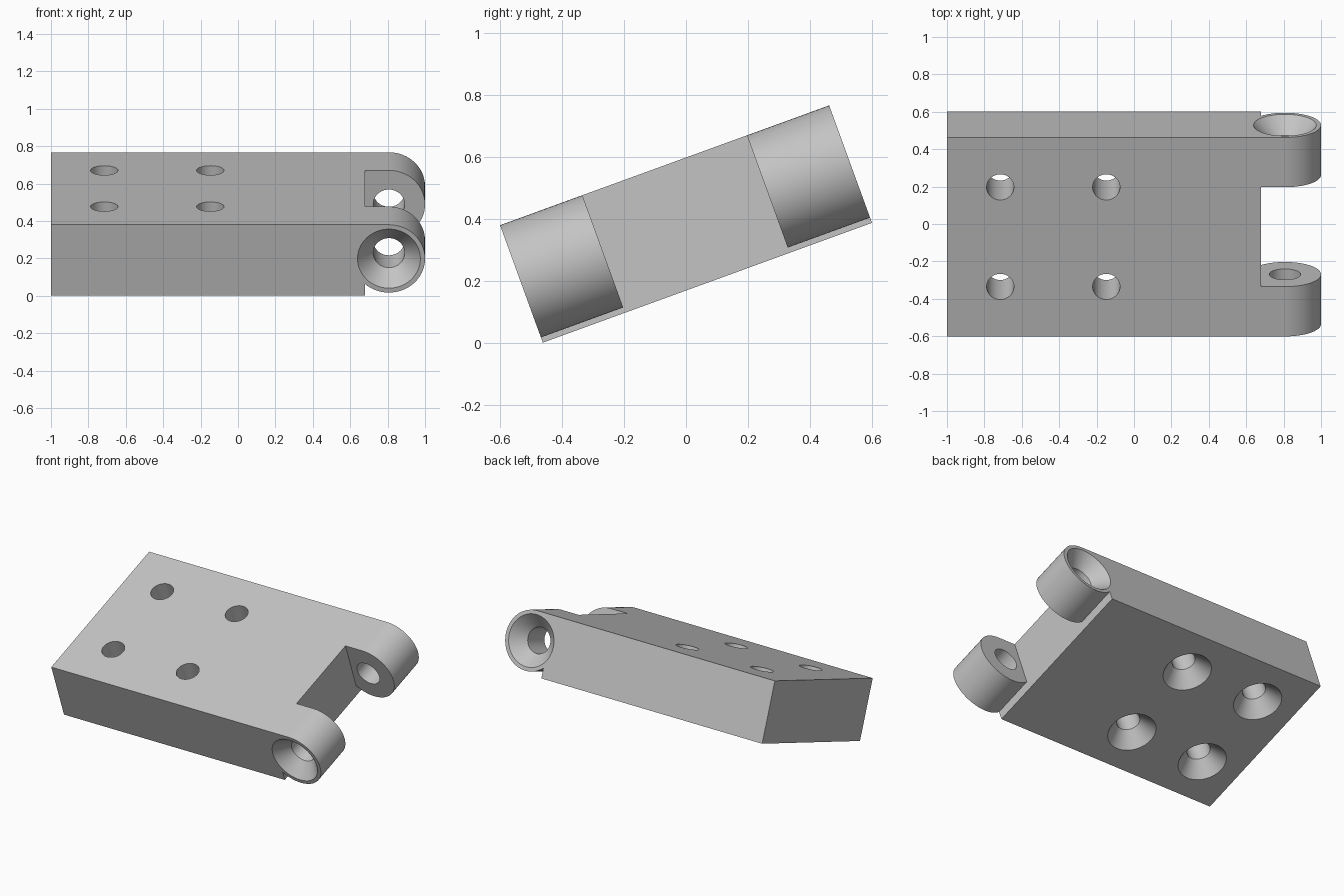
import bpy, bmesh, math
from mathutils import Matrix, Vector

if "Cube" in bpy.data.objects:
    bpy.data.objects.remove(bpy.data.objects["Cube"], do_unlink=True)

WIDTH, THICK = 1.132, 0.404      # leaf size across the pin and through the plate
EDGE = 0.68                      # where the plate ends and the knuckles begin
BARREL = 0.193                   # knuckle radius
PIN_X, PIN_Z = 1 - BARREL, THICK / 2 - BARREL
TILT = math.radians(20)

steel = bpy.data.materials.new("steel grey")
steel.use_nodes = True
grey = (0.55, 0.55, 0.55, 1)
steel.diffuse_color = grey
steel.node_tree.nodes["Principled BSDF"].inputs["Base Color"].default_value = grey


def make_object(name, bm):
    bmesh.ops.recalc_face_normals(bm, faces=bm.faces)
    mesh = bpy.data.meshes.new(name)
    bm.to_mesh(mesh)
    bm.free()
    mesh.materials.append(steel)
    obj = bpy.data.objects.new(name, mesh)
    bpy.context.collection.objects.link(obj)
    return obj


def subtract(target, cutter):
    mod = target.modifiers.new("cut", 'BOOLEAN')
    mod.operation, mod.solver, mod.object = 'DIFFERENCE', 'EXACT', cutter
    bpy.context.view_layer.objects.active = target
    bpy.ops.object.modifier_apply(modifier=mod.name)
    bpy.data.objects.remove(cutter, do_unlink=True)


def screw_cutter(start, direction, hole, head, depth, length, sides=64):
    """Countersunk hole starting at a face and running along direction."""
    over = 0.03
    slope = (head - hole) / depth
    profile = [(head + over * slope, -over), (hole, depth), (hole, length + over)]
    turn = Vector((0, 0, 1)).rotation_difference(Vector(direction)).to_matrix().to_4x4()
    place = Matrix.Translation(start) @ turn
    bm = bmesh.new()
    rings = []
    for r, z in profile:
        angles = [2 * math.pi * i / sides for i in range(sides)]
        rings.append([bm.verts.new(place @ Vector((r * math.cos(a), r * math.sin(a), z)))
                      for a in angles])
    for low, high in zip(rings, rings[1:]):
        for i in range(sides):
            j = (i + 1) % sides
            bm.faces.new((low[i], low[j], high[j], high[i]))
    bm.faces.new(rings[0])
    bm.faces.new(rings[-1])
    return make_object("hole_cutter", bm)


# Leaf and knuckle outline, extruded across the whole width
top = THICK / 2
low_angle = math.pi + math.acos((PIN_X - EDGE) / BARREL)
start_angle = low_angle - 2 * math.pi
STEPS = 56
outline = [(-1, top), (-1, -top), (EDGE, -top)]
for i in range(STEPS + 1):
    a = start_angle + (math.pi / 2 - start_angle) * i / STEPS
    outline.append((PIN_X + BARREL * math.cos(a), PIN_Z + BARREL * math.sin(a)))
bm = bmesh.new()
face = bm.faces.new([bm.verts.new((x, -WIDTH / 2, z)) for x, z in outline])
extruded = bmesh.ops.extrude_face_region(bm, geom=[face])["geom"]
bmesh.ops.translate(bm, vec=(0, WIDTH, 0),
                    verts=[v for v in extruded if isinstance(v, bmesh.types.BMVert)])
leaf = make_object("hinge_leaf", bm)

# Gap between the two knuckles
bm = bmesh.new()
bmesh.ops.create_cube(bm, size=1, matrix=Matrix.Translation((EDGE + 0.5, 0, 0))
                      @ Matrix.Diagonal((1, WIDTH / 2, 1, 1)))
subtract(leaf, make_object("gap_cutter", bm))

# Pin holes, countersunk on the outer ends
for side in (-1, 1):
    subtract(leaf, screw_cutter((PIN_X, side * WIDTH / 2, PIN_Z), (0, -side, 0),
                                0.084, 0.168, 0.09, WIDTH / 4))

# Four plate screw holes, countersunk underneath
for x in (-0.715, -0.148):
    for y in (-WIDTH / 4, WIDTH / 4):
        subtract(leaf, screw_cutter((x, y, -top), (0, 0, 1), 0.073, 0.153, 0.1, THICK))

# Tilt the leaf and rest it on its lowest edge
rest = (WIDTH * math.sin(TILT) + THICK * math.cos(TILT)) / 2
leaf.data.transform(Matrix.Translation((0, 0, rest)) @ Matrix.Rotation(TILT, 4, 'X'))

# Smooth barrels and bores, keep the broad plate faces flat
bpy.ops.object.select_all(action='DESELECT')
leaf.select_set(True)
bpy.context.view_layer.objects.active = leaf
bpy.ops.object.shade_smooth_by_angle(angle=math.radians(30))
for poly in leaf.data.polygons:
    if poly.area > 0.03:
        poly.use_smooth = False
